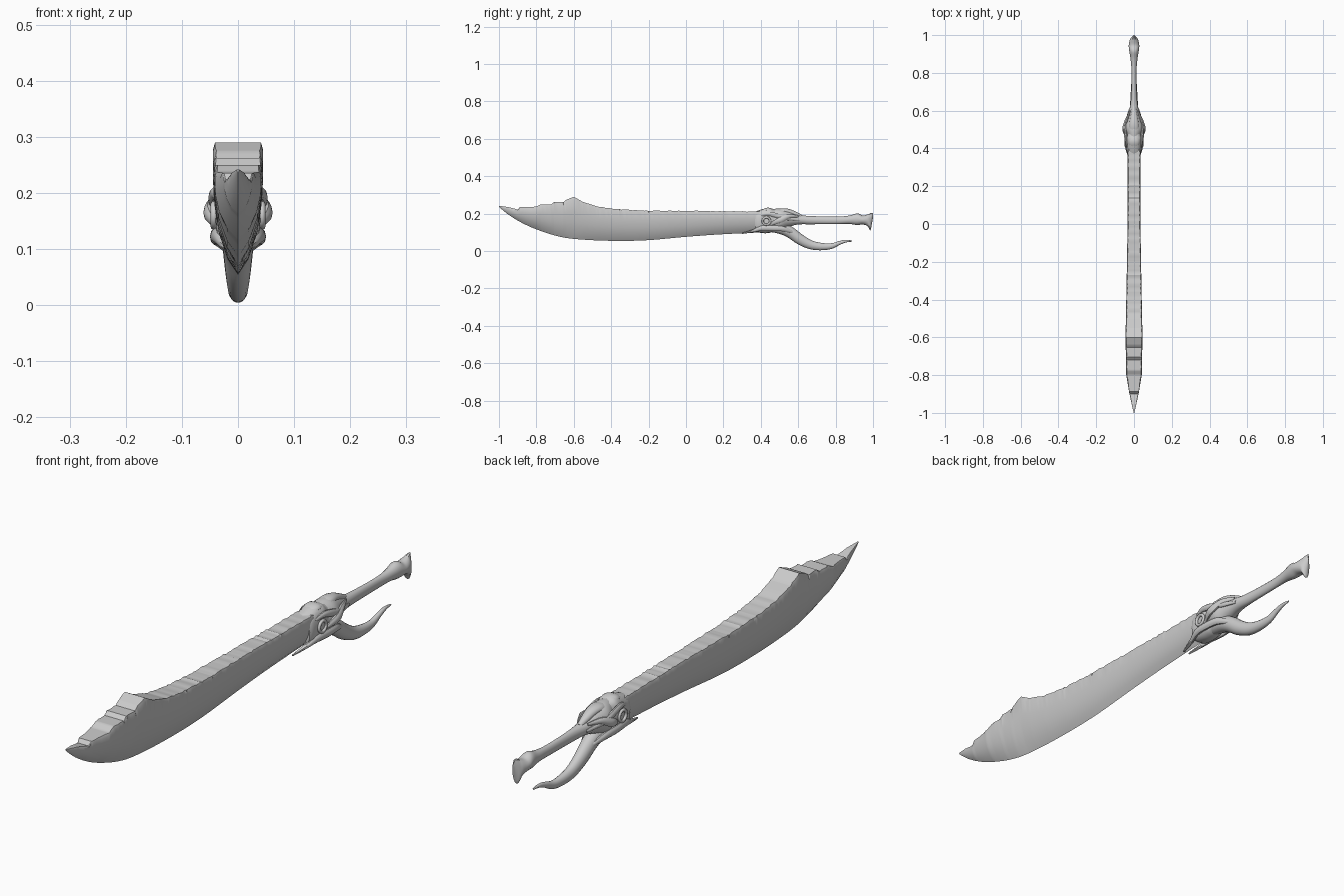
import bpy, bmesh, math, random
from mathutils import Vector

random.seed(4)
old = bpy.data.objects.get("Cube")
if old:
    bpy.data.objects.remove(old)

steel = bpy.data.materials.new("plain grey")
steel.use_nodes = True
GREY = (0.6, 0.6, 0.6, 1)
steel.diffuse_color = GREY
steel.node_tree.nodes["Principled BSDF"].inputs["Base Color"].default_value = GREY


def loft(name, rings, angle=35):
    """Skin a list of closed rings and cap both ends."""
    bm = bmesh.new()
    rows = [[bm.verts.new(p) for p in ring] for ring in rings]
    n = len(rows[0])
    for a, b in zip(rows, rows[1:]):
        for i in range(n):
            j = (i + 1) % n
            bm.faces.new((a[i], a[j], b[j], b[i]))
    bm.faces.new(rows[0])
    bm.faces.new(rows[-1])
    bmesh.ops.recalc_face_normals(bm, faces=bm.faces)
    mesh = bpy.data.meshes.new(name)
    bm.to_mesh(mesh)
    bm.free()
    mesh.materials.append(steel)
    ob = bpy.data.objects.new(name, mesh)
    bpy.context.collection.objects.link(ob)
    bpy.ops.object.select_all(action="DESELECT")
    ob.select_set(True)
    bpy.context.view_layer.objects.active = ob
    bpy.ops.object.shade_smooth_by_angle(angle=math.radians(angle))
    return ob


def lerp(table, y):
    for (a, u), (b, v) in zip(table, table[1:]):
        if y <= b:
            return u + (v - u) * max(0, y - a) / (b - a)
    return table[-1][1]


def spline(points, steps=5):
    """Smooth curve through tuples of any length."""
    pts = [points[0]] + points + [points[-1]]
    out = []
    for a, b, c, d in zip(pts, pts[1:], pts[2:], pts[3:]):
        for s in range(steps):
            t = s / steps
            out.append([q + t / 2 * (r - p + t * (2 * p - 5 * q + 4 * r - e + t * (3 * (q - r) + e - p)))
                        for p, q, r, e in zip(a, b, c, d)])
    return out + [list(points[-1])]


def tube(name, points, sides=16, power=1.0, upright=False):
    """Sweep an oval along points of (x, y, z, half width, half height)."""
    path = spline(points)
    rings = []
    for k, (x, y, z, rx, rz) in enumerate(path):
        p, q = path[max(k - 1, 0)], path[min(k + 1, len(path) - 1)]
        along = Vector(q[:3]) - Vector(p[:3])
        if upright:
            along = Vector((0, 1, 0))
        side = Vector((1, 0, 0)) - along * (along.x / along.length_squared)
        side.normalize()
        up = side.cross(along).normalized()
        ring = []
        for i in range(sides):
            a = math.tau * i / sides
            c, s = math.cos(a), math.sin(a)
            c, s = [math.copysign(abs(v) ** power, v) for v in (c, s)]
            ring.append(Vector((x, y, z)) + side * c * max(rx, .001) + up * s * max(rz, .001))
        rings.append(ring)
    return loft(name, rings)


# Blade: a wedge with a thick chipped spine and a broken, stepped point
spine = [(-1, .242), (-.95, .235), (-.9, .222), (-.888, .235), (-.8, .237), (-.775, .25),
         (-.72, .25), (-.705, .262), (-.655, .262), (-.64, .274), (-.6, .29), (-.55, .262),
         (-.47, .238), (-.36, .222), (-.2, .216), (.2, .213), (.46, .21)]
edge = spline([(-1, .236), (-.95, .195), (-.88, .152), (-.8, .116), (-.7, .083), (-.6, .065),
               (-.42, .055), (-.22, .057), (0, .076), (.2, .09), (.46, .102)])
half = [(-1, .002), (-.95, .013), (-.89, .026), (-.8, .041), (-.6, .045), (-.3, .039),
        (0, .034), (.46, .033)]
stations = sorted(set([y for y, z in spine] + [-1 + 1.46 * i / 120 for i in range(121)]))
rings = []
for y in stations:
    top, low, w = lerp(spine, y), lerp(edge, y), lerp(half, y)
    h = top - low
    if -.5 < y < .4:
        top += random.uniform(-.002, .002)
    chip = random.uniform(.03, .1)
    right = [(w * (1 - 1.4 * chip), top), (w, top - h * chip), (w * .98, low + h * .66),
             (w * .82, low + h * .42), (w * .45, low + h * .16)]
    ring = right + [(0, low)] + [(-x, z) for x, z in reversed(right)]
    rings.append([(x, y, z) for x, z in ring])
loft("blade", rings, 30)

# Grip flaring into the guard, with a hooked pommel
tube("grip", [(0, .46, .165, .034, .06), (0, .505, .168, .05, .058), (0, .55, .172, .038, .043),
              (0, .6, .168, .025, .026), (0, .67, .165, .016, .022), (0, .8, .164, .013, .02),
              (0, .87, .167, .018, .022), (0, .915, .17, .025, .031), (0, .945, .166, .028, .024),
              (0, .972, .164, .023, .032), (0, .985, .156, .017, .046), (0, .993, .172, .01, .032),
              (0, 1, .192, .002, .012)], upright=True)

# Collar that holds the blade, with a thick rim
tube("collar", [(0, .37, .158, .033, .052), (0, .385, .158, .039, .058), (0, .42, .161, .041, .066),
                (0, .45, .164, .043, .066), (0, .475, .163, .038, .058), (0, .52, .162, .035, .055)],
     power=.7, upright=True)

# Raised crest and brow over the guard
tube("guard_crest", [(0, .39, .205, .02, .006), (0, .435, .219, .03, .013),
                     (0, .475, .209, .026, .012), (0, .52, .213, .026, .015),
                     (0, .56, .206, .02, .015), (0, .62, .182, .01, .01)])

# Side ornaments, the same on both sides
for side, word in ((1, "left"), (-1, "right")):
    def strand(name, pts):
        tube(word + "_" + name, [(side * x, y, z, a, b) for x, y, z, a, b in pts], 10)
    strand("lower_prong", [(.012, .3, .094, .003, .003), (.025, .36, .108, .008, .008),
                           (.036, .405, .122, .01, .014), (.04, .46, .122, .01, .015),
                           (.035, .52, .118, .01, .014), (.02, .57, .1, .006, .008)])
    strand("upper_strand", [(.034, .4, .19, .004, .006), (.041, .44, .199, .008, .011),
                            (.044, .485, .19, .009, .013), (.04, .535, .176, .009, .011),
                            (.022, .61, .165, .004, .006)])
    strand("wing", [(.038, .455, .142, .004, .006), (.049, .485, .158, .009, .014),
                    (.051, .51, .168, .01, .016), (.039, .55, .185, .009, .012),
                    (.02, .6, .186, .003, .005)])
    # Round eyelet with a central stud
    bpy.ops.mesh.primitive_torus_add(location=(side * .043, .43, .16), rotation=(0, math.pi / 2, 0),
                                     major_radius=.02, minor_radius=.006,
                                     major_segments=20, minor_segments=8)
    ring = bpy.context.object
    ring.name = word + "_eyelet"
    ring.data.materials.append(steel)
    bpy.ops.object.shade_smooth()

# Curved horn below the grip
tube("knuckle_horn", [(0, .44, .135, .025, .03), (0, .51, .122, .03, .032), (0, .56, .098, .027, .03),
                      (0, .61, .062, .023, .028), (0, .665, .034, .019, .024),
                      (0, .72, .024, .016, .02), (0, .775, .026, .012, .015),
                      (0, .82, .043, .009, .01), (0, .855, .053, .006, .007),
                      (0, .888, .053, .002, .003)])
